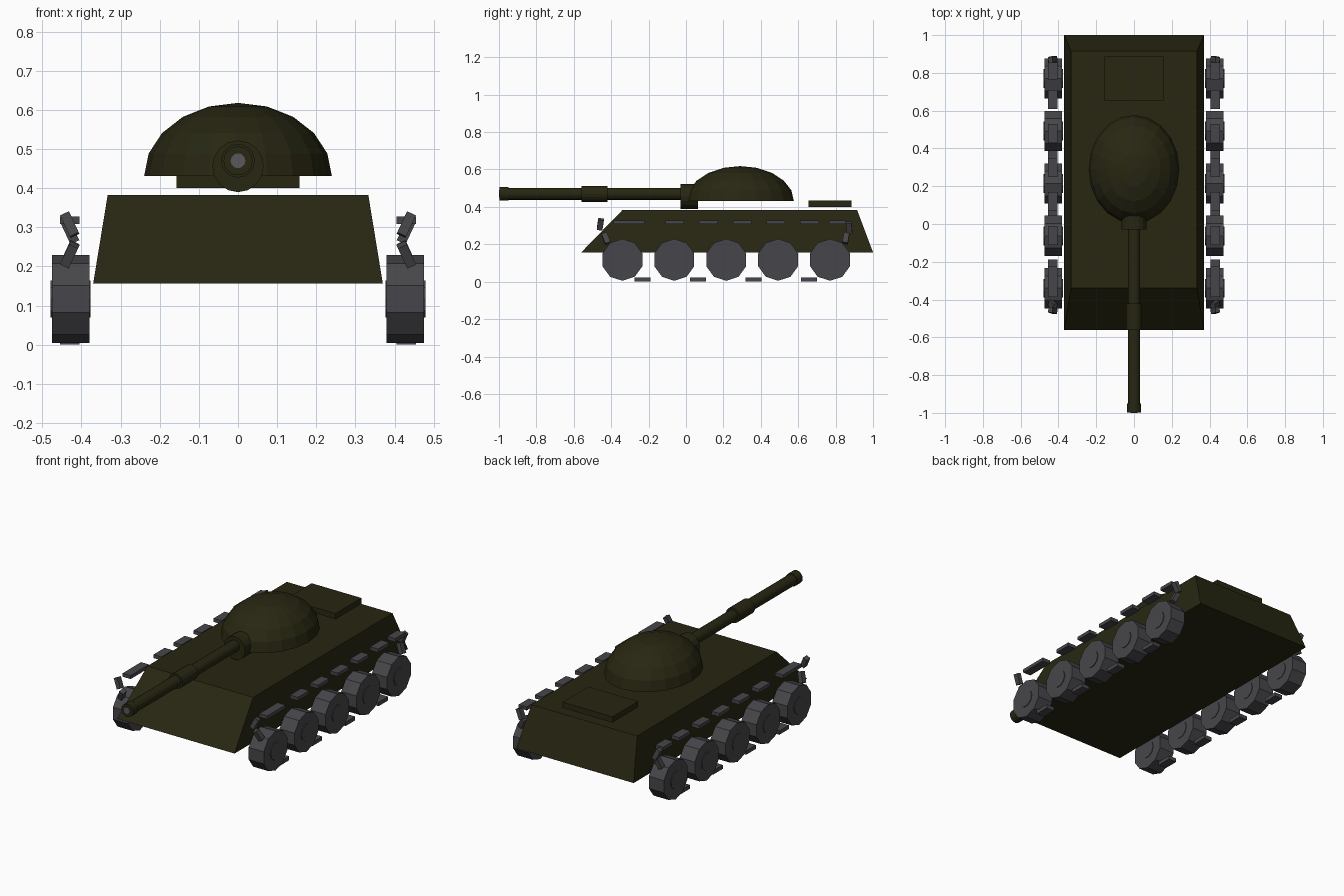
import bpy, bmesh, math
from mathutils import Matrix, Vector

if "Cube" in bpy.data.objects:
    bpy.data.objects.remove(bpy.data.objects["Cube"])


def material(name, rgb):
    m = bpy.data.materials.new(name)
    m.diffuse_color = (*rgb, 1)
    m.use_nodes = True
    m.node_tree.nodes["Principled BSDF"].inputs["Base Color"].default_value = m.diffuse_color
    return m


OLIVE = material("dark_olive", (0.021, 0.020, 0.006))
GREY = material("dark_grey", (0.062, 0.062, 0.069))
BORE = material("bore_grey", (0.10, 0.10, 0.11))


def finish(bm, name, mat):
    bmesh.ops.recalc_face_normals(bm, faces=bm.faces)
    me = bpy.data.meshes.new(name)
    bm.to_mesh(me)
    bm.free()
    me.materials.append(mat)
    ob = bpy.data.objects.new(name, me)
    bpy.context.collection.objects.link(ob)
    return ob


def box(name, center, size, mat, tilt_y=0, tilt_x=0):
    bm = bmesh.new()
    rot = Matrix.Rotation(math.radians(tilt_y), 4, 'Y') @ Matrix.Rotation(math.radians(tilt_x), 4, 'X')
    bmesh.ops.create_cube(bm, size=1, matrix=Matrix.Translation(center) @ rot @ Matrix.Diagonal((*size, 1)))
    return finish(bm, name, mat)


def cylinder(name, start, end, radius, sides, mat):
    a, b = Vector(start), Vector(end)
    bm = bmesh.new()
    rot = Matrix.Rotation(math.pi / 2, 4, 'Y' if abs(a.x - b.x) > 1e-6 else 'X')
    bmesh.ops.create_cone(bm, cap_ends=True, segments=sides, radius1=radius, radius2=radius,
                          depth=(b - a).length, matrix=Matrix.Translation((a + b) / 2) @ rot)
    return finish(bm, name, mat)


# Hull: box tapering towards the top, with a sloped nose
bm = bmesh.new()
bmesh.ops.create_cube(bm, size=2)
for v in bm.verts:
    top, rear = v.co.z > 0, v.co.y > 0
    v.co.x *= 0.333 if top else 0.37
    v.co.y = (0.915 if rear else -0.34) if top else (1.0 if rear else -0.56)
    v.co.z = 0.383 if top else 0.157
finish(bm, "hull", OLIVE)
box("rear_hatch", (0, 0.77, 0.417), (0.314, 0.232, 0.033), OLIVE)

# Turret: half of a squashed sphere
bm = bmesh.new()
bmesh.ops.create_uvsphere(bm, u_segments=20, v_segments=10, radius=1)
cut = bmesh.ops.bisect_plane(bm, geom=bm.verts[:] + bm.edges[:] + bm.faces[:], dist=1e-4,
                             plane_co=(0, 0, 0), plane_no=(0, 0, 1), clear_inner=True)
bmesh.ops.holes_fill(bm, edges=[e for e in bm.edges if e.is_boundary])
for v in bm.verts:
    v.co = (v.co.x * 0.24, 0.29 + v.co.y * 0.287, 0.431 + max(0, v.co.z) * 0.187)
finish(bm, "turret_dome", OLIVE)

# Gun
GZ = 0.47
cylinder("gun_mantlet", (0, -0.03, 0.456), (0, 0.065, 0.456), 0.066, 16, OLIVE)
for name, y0, y1, r in (("gun_barrel", -0.96, 0.08, 0.032),
                        ("barrel_sleeve", -0.56, -0.42, 0.043),
                        ("muzzle", -0.997, -0.95, 0.037)):
    cylinder(name, (0, y0, GZ), (0, y1, GZ), r, 16, OLIVE)
cylinder("muzzle_bore", (0, -1.0, GZ), (0, -0.99, GZ), 0.019, 12, BORE)

# Running gear on both sides
for side, s in (("left", -1), ("right", 1)):
    for i in range(5):
        y = -0.34 + i * 0.2775
        w = cylinder(f"{side}_wheel", (s * 0.38, y, 0.117), (s * 0.475, y, 0.117), 0.112, 10, GREY)
        # turn the wheel so that it stands on a flat
        w.data.transform(Matrix.Translation((0, y, 0.117)) @ Matrix.Rotation(math.pi / 2, 4, 'X')
                         @ Matrix.Translation((0, -y, -0.117)))
        cylinder(f"{side}_wheel_hub", (s * 0.377, y, 0.117), (s * 0.479, y, 0.117), 0.05, 10, GREY)
    # track links along the top and the ground
    for y, length in ((-0.305, 0.165), (-0.06, 0.10), (0.12, 0.10), (0.30, 0.10),
                      (0.48, 0.10), (0.66, 0.10), (0.81, 0.09)):
        box(f"{side}_upper_link", (s * 0.43, y, 0.318), (0.05, length, 0.02), GREY)
    for y in (-0.232, 0.064, 0.361, 0.658):
        box(f"{side}_ground_link", (s * 0.43, y, 0.0115), (0.05, 0.086, 0.022), GREY)
    # twisted links at both ends
    for y, z, tilt, lean in ((-0.458, 0.307, 25, -8), (-0.428, 0.23, -25, 20),
                             (0.872, 0.29, 25, 5), (0.855, 0.233, -25, -10)):
        box(f"{side}_end_link", (s * 0.43, y, z), (0.025, 0.03, 0.06), GREY, s * tilt, lean)
